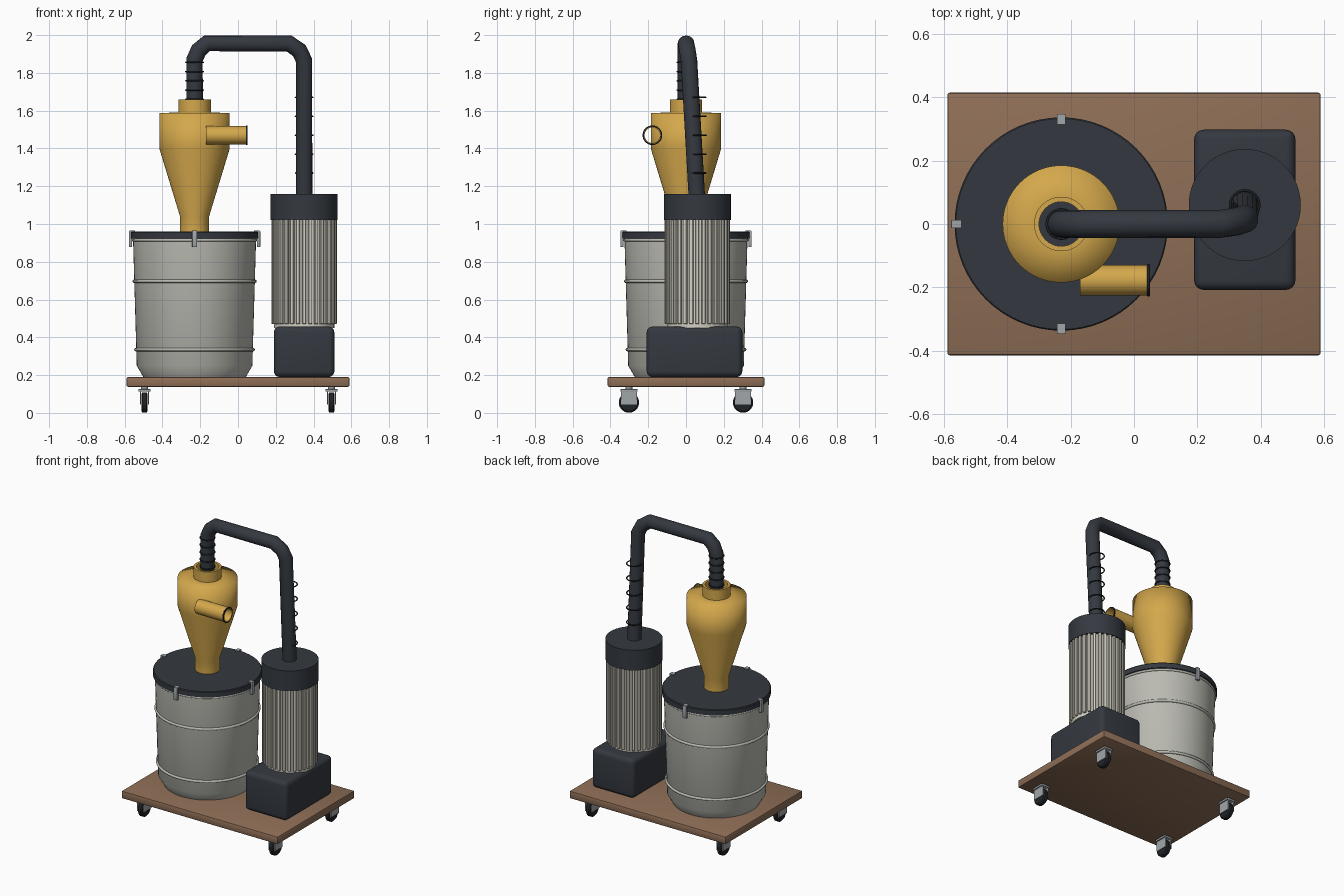
import bpy, bmesh, math
from mathutils import Vector, Matrix

if "Cube" in bpy.data.objects:
    bpy.data.objects.remove(bpy.data.objects["Cube"])


def mat(name, r, g, b):
    m = bpy.data.materials.new(name)
    lin = [((c / 255 + 0.055) / 1.055) ** 2.4 for c in (r, g, b)]
    m.diffuse_color = (*lin, 1)
    m.use_nodes = True
    m.node_tree.nodes["Principled BSDF"].inputs["Base Color"].default_value = m.diffuse_color
    return m


WOOD = mat("brown wood", 142, 110, 86)
DARK = mat("charcoal plastic", 52, 57, 64)
BLACK = mat("black rubber", 32, 35, 39)
GOLD = mat("amber plastic", 212, 168, 76)
STEEL = mat("drum grey", 186, 186, 178)
PAPER = mat("filter cream", 212, 209, 196)
METAL = mat("zinc metal", 160, 166, 170)


def finish(bm, name, material, angle=35):
    bmesh.ops.recalc_face_normals(bm, faces=bm.faces)
    me = bpy.data.meshes.new(name)
    bm.to_mesh(me)
    bm.free()
    ob = bpy.data.objects.new(name, me)
    bpy.context.collection.objects.link(ob)
    me.materials.append(material)
    bpy.ops.object.select_all(action='DESELECT')
    ob.select_set(True)
    bpy.context.view_layer.objects.active = ob
    bpy.ops.object.shade_smooth_by_angle(angle=math.radians(angle))
    return ob


def box(name, material, lo, hi, bevel=0.0, segs=2, rot=None):
    bm = bmesh.new()
    bmesh.ops.create_cube(bm, size=1)
    lo, hi = Vector(lo), Vector(hi)
    bm.transform(Matrix.Translation((lo + hi) / 2) @ Matrix.Diagonal((*(hi - lo), 1)))
    if bevel:
        bmesh.ops.bevel(bm, geom=bm.edges[:], offset=bevel, segments=segs,
                        profile=0.5, affect='EDGES')
    if rot:
        bm.transform(rot)
    return finish(bm, name, material)


def lathe(name, material, profile, loc, segs=48, closed=False, axis='Z', angle=35):
    """Revolve (radius, height) pairs; ends on radius 0 become poles."""
    bm = bmesh.new()
    rings = []
    for r, h in profile:
        if r == 0:
            rings.append([bm.verts.new((0, 0, h))] * segs)
        else:
            rings.append([bm.verts.new((r * math.cos(t), r * math.sin(t), h))
                          for t in (2 * math.pi * i / segs for i in range(segs))])
    pairs = list(zip(rings, rings[1:])) + ([(rings[-1], rings[0])] if closed else [])
    for a, b in pairs:
        for i in range(segs):
            j = (i + 1) % segs
            bm.faces.new(list(dict.fromkeys((a[i], a[j], b[j], b[i]))))
    if axis == 'X':
        bm.transform(Matrix.Rotation(math.pi / 2, 4, 'Y'))
    bm.transform(Matrix.Translation(loc))
    return finish(bm, name, material, angle)


def ring(name, material, R, r, loc, axis='Z'):
    prof = [(R + r * math.cos(k * math.pi / 4), r * math.sin(k * math.pi / 4)) for k in range(8)]
    return lathe(name, material, prof, loc, closed=True, axis=axis, angle=60)


# Cart platform
box("platform", WOOD, (-.59, -.415, .138), (.59, .415, .19), .008)

# Four casters: plate, stem, fork and wheel
for x in (-.495, .495):
    for y in (-.302, .302):
        box("caster_plate", METAL, (x - .032, y - .045, .112), (x + .032, y + .045, .126), .003)
        lathe("caster_stem", METAL, [(0, .12), (.018, .12), (.018, .14), (0, .14)], (x, y, 0), 16)
        for s in (-1, 1):
            a, b = sorted((x + s * .018, x + s * .024))
            box("caster_fork", METAL, (a, y - .043, .045), (b, y + .043, .115))
        lathe("caster_wheel", BLACK,
              [(0, -.017), (.046, -.017), (.054, -.01), (.054, .01), (.046, .017), (0, .017)],
              (x, y, .055), 32, axis='X')

# Collection drum with ribs
DX = -.23
lathe("drum", STEEL, [(0, .191), (.272, .191), (.306, .25), (.326, .93), (0, .93)], (DX, 0, 0), 64)
ring("drum_rib", STEEL, .311, .009, (DX, 0, .335))
ring("drum_rib", STEEL, .320, .009, (DX, 0, .697))
ring("drum_rim", STEEL, .325, .008, (DX, 0, .915))

# Lid and four clips
lathe("drum_lid", DARK, [(0, .922), (.337, .922), (.337, .955), (.333, .96), (0, .96)], (DX, 0, 0), 64)
for k in range(4):
    M = Matrix.Translation((DX, 0, 0)) @ Matrix.Rotation(k * math.pi / 2, 4, 'Z')
    box("lid_clip", METAL, (.330, -.013, .878), (.348, .013, .963), .003, rot=M)
    box("lid_clip_hook", METAL, (.315, -.013, .958), (.345, .013, .965), rot=M)

# Cyclone body, smooth over the shoulder
lathe("cyclone_body", GOLD, [(.077, .96), (.077, 1.04), (.185, 1.395), (.185, 1.588), (.08, 1.59)],
      (DX, 0, 0), 64, angle=180)
lathe("cyclone_collar", GOLD, [(.086, 1.58), (.086, 1.66), (.07, 1.66), (.07, 1.58)],
      (DX, 0, 0), closed=True)
lathe("collar_seal", DARK, [(0, 1.60), (.07, 1.60), (.07, 1.61), (0, 1.61)], (DX, 0, 0))

# Tangential inlet pipe, open at both ends
lathe("inlet_pipe", GOLD, [(.048, -.11), (.048, .11), (.041, .11), (.041, -.11)],
      (-.06, -.178, 1.47), 32, closed=True, axis='X')
ring("inlet_ring", BLACK, .047, .005, (.046, -.178, 1.47), 'X')

# Motor housing
box("motor_housing", DARK, (.19, -.208, .19), (.51, .298, .457), .03, 4)

# Pleated filter: core with raised pleats
FX, FY = .35, .06
lathe("filter_core", PAPER, [(0, .45), (.16, .45), (.16, 1.03), (0, 1.03)], (FX, FY, 0), 64)
N = 32
for k in range(N):
    M = Matrix.Translation((FX, FY, 0)) @ Matrix.Rotation(2 * math.pi * k / N, 4, 'Z')
    box("filter_pleat", PAPER, (.150, -.010, .47), (.173, .010, 1.025), .003, 1, rot=M)
lathe("filter_cap", DARK, [(0, 1.022), (.177, 1.022), (.177, 1.16), (0, 1.16)], (FX, FY, 0), 64)

# Connecting hose
path = [(DX, 0, 1.60), (DX, 0, 1.87), (-.208, 0, 1.92), (-.165, 0, 1.956), (.27, 0, 1.956),
        (.325, .008, 1.918), (.35, .016, 1.865), (.35, .057, 1.15)]
cu = bpy.data.curves.new("hose", 'CURVE')
cu.dimensions = '3D'
cu.bevel_depth = .044
cu.bevel_resolution = 6
cu.use_fill_caps = True
sp = cu.splines.new('POLY')
sp.points.add(len(path) - 1)
for p, c in zip(sp.points, path):
    p.co = (*c, 1)
tmp = bpy.data.objects.new("hose_path", cu)
bpy.context.collection.objects.link(tmp)
bpy.context.view_layer.update()
me = bpy.data.meshes.new_from_object(tmp.evaluated_get(bpy.context.evaluated_depsgraph_get()))
bpy.data.objects.remove(tmp)
bm = bmesh.new()
bm.from_mesh(me)
bmesh.ops.remove_doubles(bm, verts=bm.verts, dist=1e-5)
me.materials.clear()
finish(bm, "hose", DARK, 50)

# Hose rings
for k in range(5):
    ring("hose_ring", BLACK, .046, .004, (DX, 0, 1.66 + .049 * k))
    ring("hose_ring", BLACK, .046, .004, (FX, FY, 1.27 + .1 * k))
